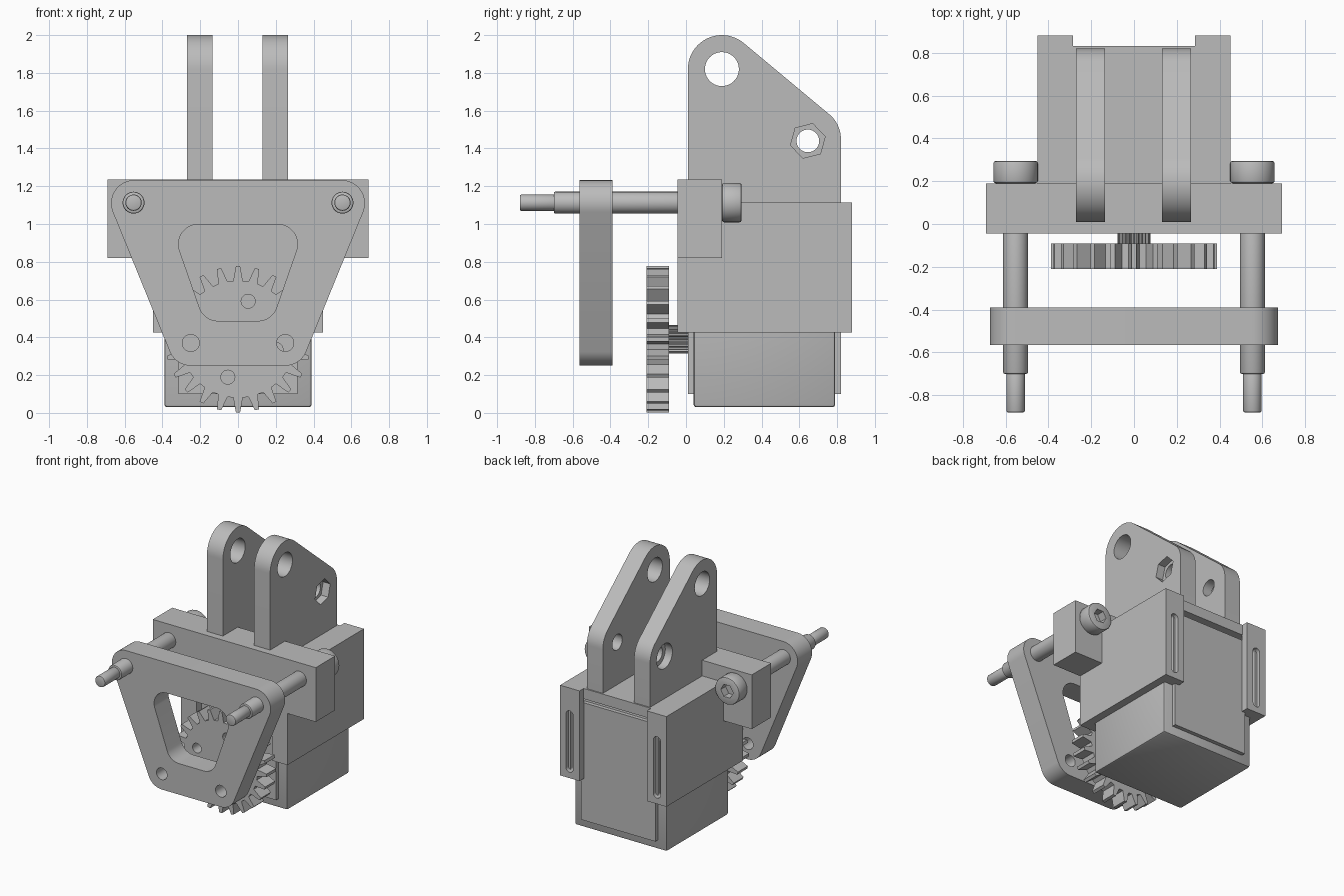
import bpy, bmesh, math
from mathutils import Vector
from mathutils.geometry import convex_hull_2d

cube = bpy.data.objects.get("Cube")
if cube:
    bpy.data.objects.remove(cube, do_unlink=True)

grey = bpy.data.materials.new("plain grey")
grey.use_nodes = True
COLOUR = (0.5, 0.5, 0.5, 1)
grey.diffuse_color = COLOUR
grey.node_tree.nodes["Principled BSDF"].inputs["Base Color"].default_value = COLOUR


def prism(name, outline, axis, lo, hi):
    """Extrude a 2D outline along x, y or z; outline is (x,z) for y and (y,z) for x."""
    def place(p, t):
        return {"x": (t, p[0], p[1]), "y": (p[0], t, p[1]), "z": (p[0], p[1], t)}[axis]
    bm = bmesh.new()
    a = [bm.verts.new(place(p, lo)) for p in outline]
    b = [bm.verts.new(place(p, hi)) for p in outline]
    bm.faces.new(a)
    bm.faces.new(b)
    n = len(outline)
    for i in range(n):
        j = (i + 1) % n
        bm.faces.new((a[i], a[j], b[j], b[i]))
    bmesh.ops.recalc_face_normals(bm, faces=bm.faces)
    mesh = bpy.data.meshes.new(name)
    bm.to_mesh(mesh)
    bm.free()
    mesh.materials.append(grey)
    obj = bpy.data.objects.new(name, mesh)
    bpy.context.collection.objects.link(obj)
    return obj


def box(name, x, y, z):
    return prism(name, [(x[0], y[0]), (x[1], y[0]), (x[1], y[1]), (x[0], y[1])], "z", *z)


def circle(u, v, r, n=40, turn=0):
    return [(u + r * math.cos(math.tau * i / n + turn), v + r * math.sin(math.tau * i / n + turn))
            for i in range(n)]


def hull(*circles, corners=()):
    """Rounded outline wrapped around circles and sharp corners."""
    pts = [Vector(p) for c in circles for p in circle(*c, n=64)] + [Vector(p) for p in corners]
    return [pts[i] for i in convex_hull_2d(pts)]


def activate(obj):
    bpy.ops.object.select_all(action="DESELECT")
    obj.select_set(True)
    bpy.context.view_layer.objects.active = obj


def combine(obj, others, operation="DIFFERENCE"):
    for other in others:
        mod = obj.modifiers.new("bool", "BOOLEAN")
        mod.operation, mod.solver, mod.object = operation, "EXACT", other
        activate(obj)
        bpy.ops.object.modifier_apply(modifier=mod.name)
        bpy.data.objects.remove(other, do_unlink=True)


def finish(obj, bevel=0, angle=30):
    activate(obj)
    if bevel:
        mod = obj.modifiers.new("bevel", "BEVEL")
        mod.width, mod.segments = bevel, 2
        mod.limit_method, mod.angle_limit = "ANGLE", math.radians(50)
        bpy.ops.object.modifier_apply(modifier=mod.name)
    bpy.ops.object.shade_smooth_by_angle(angle=math.radians(angle))


def gear_outline(z, teeth, root, tip):
    profile = [(-0.31, 0), (-0.2, 0.5), (-0.11, 1), (0.11, 1), (0.2, 0.5), (0.31, 0)]
    pts = []
    for k in range(teeth):
        for f, h in profile:
            ang = math.tau * (k + f) / teeth + math.pi / 2
            r = root + (tip - root) * h
            pts.append((r * math.cos(ang), z + r * math.sin(ang)))
    return pts


# Motor body with its raised front and back covers
body = box("motor_body", (-0.39, 0.39), (0.04, 0.79), (0.03, 1.03))
finish(body, bevel=0.015)
box("motor_front_cover", (-0.315, 0.315), (0.01, 0.05), (0.1, 1.0))
box("motor_back_cover", (-0.315, 0.315), (0.78, 0.82), (0.1, 1.0))

# Housing: sleeve and cross bar, open at the front and back
housing = box("housing", (-0.45, 0.45), (-0.045, 0.88), (0.425, 1.115))
bar = box("cross_bar", (-0.69, 0.69), (-0.045, 0.19), (0.82, 1.235))
combine(housing, [bar], "UNION")
cuts = [
    box("cut_motor", (-0.388, 0.388), (0.035, 0.795), (0.3, 1.035)),
    box("cut_front", (-0.32, 0.32), (-0.2, 0.1), (0.3, 1.035)),
    box("cut_back", (-0.32, 0.32), (0.7, 0.825), (0.3, 1.035)),
    box("cut_back_notch", (-0.285, 0.285), (0.83, 1), (0.3, 1.3)),
    box("cut_back_window", (-0.285, 0.285), (0.7, 1), (0.3, 1.035)),
]
# Stepped slots in the rear flanges
for s in (-1, 1):
    for r, depth in ((0.03, 0.85), (0.014, 0.82)):
        ends = [(s * 0.37, 0.5 + r - 0.03, r), (s * 0.37, 0.91 - r + 0.03, r)]
        cuts.append(prism("cut_slot", hull(*ends), "y", depth, 1))
combine(housing, cuts)
finish(housing)

# Pair of clevis arms with pivot hole and bolt hole
for name, lo, hi in (("right_arm", -0.27, -0.135), ("left_arm", 0.13, 0.265)):
    outline = hull((0.19, 1.82, 0.18), (0.65, 1.45, 0.17), corners=[(0.01, 1.1), (0.82, 1.1)])
    arm = prism(name, outline, "x", lo, hi)
    holes = [prism("cut_pivot", circle(0.19, 1.82, 0.09), "x", lo - 1, hi + 1),
             prism("cut_bolt", circle(0.645, 1.44, 0.06), "x", lo - 1, hi + 1)]
    if lo > 0:
        holes.append(prism("cut_nut", circle(0.645, 1.44, 0.095, 6, 0.25), "x", hi - 0.06, hi + 1))
    else:
        holes.append(prism("cut_head", circle(0.645, 1.44, 0.095), "x", lo - 1, lo + 0.06))
    combine(arm, holes)
    finish(arm)

# Output gear and splined shaft
gear = prism("gear", gear_outline(0.39, 24, 0.31, 0.387), "y", -0.21, -0.09)
combine(gear, [prism("cut_gear_hole", circle(u, v, 0.037, 24), "y", -1, 1)
               for u, v in circle(0, 0.39, 0.208, 4, math.radians(75))])
finish(gear, angle=20)
prism("splined_shaft", gear_outline(0.39, 24, 0.066, 0.076), "y", -0.1, 0.02)

# Front plate with rounded window and two small holes
plate = prism("front_plate", hull(*[(s * u, v, r) for s in (-1, 1)
              for u, v, r in ((0.55, 1.11, 0.122), (0.25, 0.37, 0.12))]), "y", -0.565, -0.39)
window = prism("cut_window", hull(*[(s * u, v, 0.105) for s in (-1, 1)
               for u, v in ((0.21, 0.893), (0.105, 0.592))]), "y", -1, 0)
combine(plate, [window] + [prism("cut_hole", circle(s * 0.25, 0.37, 0.045), "y", -1, 0)
                           for s in (-1, 1)])
finish(plate)

# Shoulder bolts: shank, thin tip and socket head
for side, x in (("right", -0.553), ("left", 0.553)):
    shank = prism(side + "_bolt_shank", circle(x, 1.113, 0.058), "y", -0.7, 0.18)
    finish(shank, bevel=0.008)
    tip = prism(side + "_bolt_tip", circle(x, 1.113, 0.043), "y", -0.88, -0.69)
    finish(tip, bevel=0.008)
    head = prism(side + "_bolt_head", circle(x, 1.113, 0.104), "y", 0.19, 0.295)
    finish(head, bevel=0.012)
    combine(head, [prism("cut_socket", circle(x, 1.113, 0.053, 6), "y", 0.235, 1)])
    finish(head)
